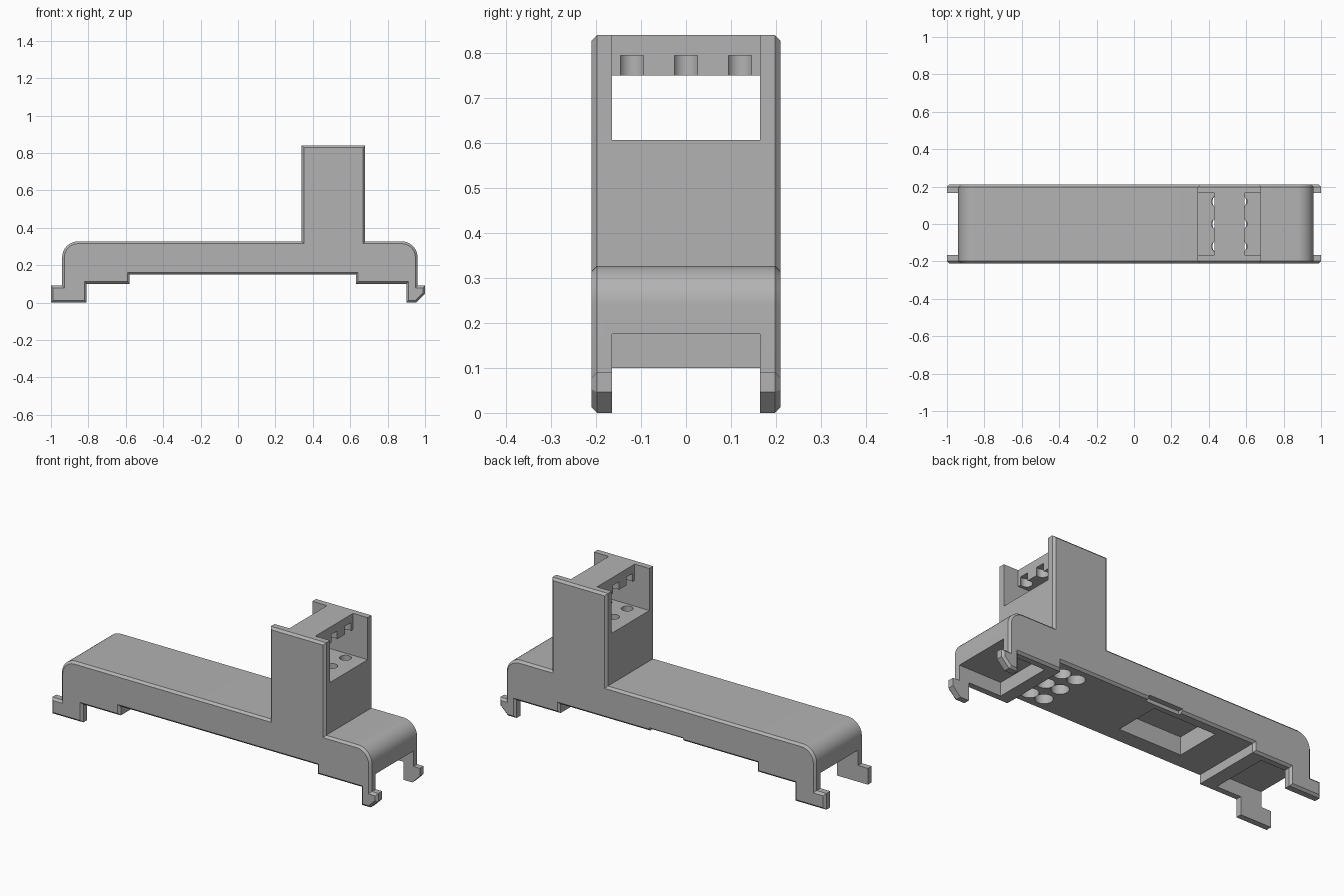
import bpy, bmesh, math

cube = bpy.data.objects.get("Cube")
if cube:
    bpy.data.objects.remove(cube, do_unlink=True)

HALF = 0.21      # half width of the housing
INNER = 0.165    # inner face of the side walls

grey = bpy.data.materials.new("plain_grey")
grey.use_nodes = True
color = (0.45, 0.45, 0.45, 1)
grey.diffuse_color = color
grey.node_tree.nodes["Principled BSDF"].inputs["Base Color"].default_value = color


def make_object(name, bm):
    bmesh.ops.recalc_face_normals(bm, faces=bm.faces)
    mesh = bpy.data.meshes.new(name)
    bm.to_mesh(mesh)
    bm.free()
    mesh.materials.append(grey)
    obj = bpy.data.objects.new(name, mesh)
    bpy.context.collection.objects.link(obj)
    return obj


def arc(cx, cz, r, start, end, steps=10):
    angles = [math.radians(start + (end - start) * i / steps) for i in range(steps + 1)]
    return [(cx + r * math.cos(a), cz + r * math.sin(a)) for a in angles]


def cut(target, cutter):
    cutter.hide_render = True
    mod = target.modifiers.new("cut", "BOOLEAN")
    mod.operation = "DIFFERENCE"
    mod.solver = "EXACT"
    mod.object = cutter
    bpy.context.view_layer.objects.active = target
    bpy.ops.object.modifier_apply(modifier=mod.name)
    bpy.data.objects.remove(cutter, do_unlink=True)


def cut_box(target, x, y, z):
    bm = bmesh.new()
    bmesh.ops.create_cube(bm, size=1)
    for v in bm.verts:
        v.co = [side[0] if c < 0 else side[1] for c, side in zip(v.co, (x, y, z))]
    cut(target, make_object("box_cutter", bm))


def cut_hole(target, x, y, r, z0, z1):
    bm = bmesh.new()
    bmesh.ops.create_cone(bm, cap_ends=True, segments=32, radius1=r, radius2=r, depth=z1 - z0)
    bmesh.ops.translate(bm, verts=bm.verts, vec=(x, y, (z0 + z1) / 2))
    cut(target, make_object("hole_cutter", bm))


# Side profile with rounded shoulders, tower, hooks and stepped underside
profile = [(-1, 0), (-1, 0.09), (-0.94, 0.09)]
profile += arc(-0.855, 0.242, 0.085, 180, 90)
profile += [(0.34, 0.327), (0.34, 0.84), (0.68, 0.84), (0.68, 0.327)]
profile += arc(0.875, 0.242, 0.085, 90, 0)
profile += [(0.96, 0.09), (1, 0.09), (1, 0.047), (0.953, 0), (0.9, 0), (0.9, 0.1),
            (0.63, 0.1), (0.63, 0.15), (-0.58, 0.15), (-0.58, 0.1), (-0.81, 0.1), (-0.81, 0)]

bm = bmesh.new()
face = bm.faces.new([bm.verts.new((x, -HALF, z)) for x, z in profile])
ext = bmesh.ops.extrude_face_region(bm, geom=[face])
bmesh.ops.translate(bm, vec=(0, 2 * HALF, 0),
                    verts=[g for g in ext["geom"] if isinstance(g, bmesh.types.BMVert)])
bmesh.ops.recalc_face_normals(bm, faces=bm.faces)
# Chamfer around both side faces
rim = [e for e in bm.edges if abs(e.verts[0].co.y - e.verts[1].co.y) < 0.001]
bmesh.ops.bevel(bm, geom=rim, offset=0.012, segments=1, affect="EDGES")
housing = make_object("housing", bm)

# Open ends between the hooks
span = (-INNER, INNER)
cut_box(housing, (-1.1, -0.66), span, (-0.1, 0.175))
cut_box(housing, (0.70, 1.1), span, (-0.1, 0.175))

# Tower window and the open slots beside the top bar
cut_box(housing, (0.3, 0.72), span, (0.607, 0.75))
cut_box(housing, (0.3, 0.43), span, (0.7, 0.9))
cut_box(housing, (0.59, 0.72), span, (0.7, 0.9))

# Wire holes in the shelf, wider below, with matching notches in the bar
for y in (-0.12, 0, 0.12):
    for side in (-1, 1):
        cut_hole(housing, 0.51 + side * 0.045, y, 0.045, 0.05, 0.5)
        cut_hole(housing, 0.51 + side * 0.065, y, 0.03, 0.45, 0.795)

# Pocket in the underside and a shallow notch in the rear wall
cut_box(housing, (-0.385, 0), (-0.11, 0.15), (0.1, 0.25))
cut_box(housing, (-0.13, 0.08), (0.18, 0.25), (0.1, 0.17))

bpy.ops.object.select_all(action="DESELECT")
housing.select_set(True)
bpy.context.view_layer.objects.active = housing
bpy.ops.object.shade_smooth_by_angle(angle=math.radians(30))
